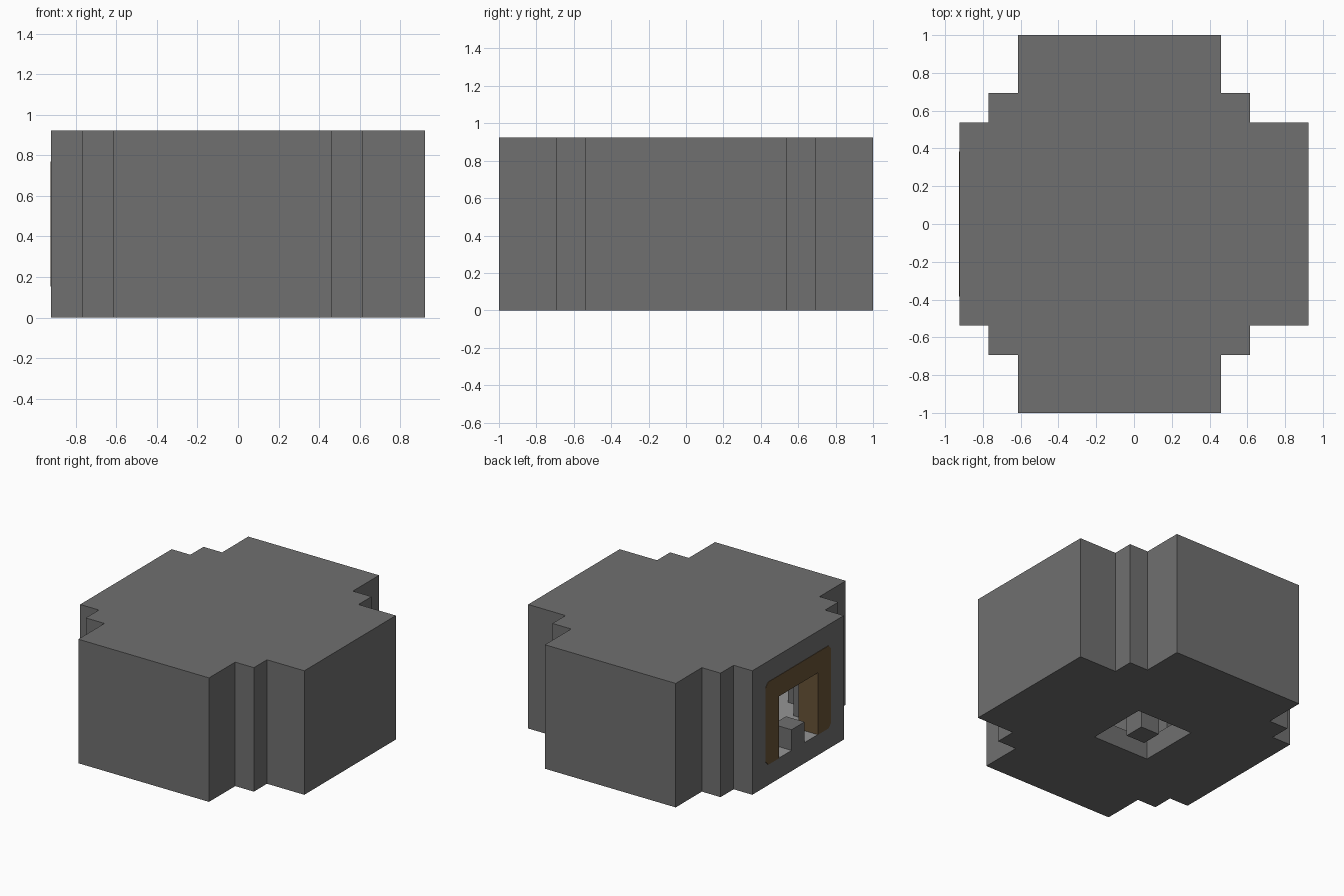
import bpy
import bmesh
from mathutils import Vector

if "Cube" in bpy.data.objects:
    bpy.data.objects.remove(bpy.data.objects["Cube"], do_unlink=True)

U = 2 / 13  # one block


def material(name, color):
    mat = bpy.data.materials.new(name)
    mat.use_nodes = True
    mat.diffuse_color = (*color, 1)
    mat.node_tree.nodes["Principled BSDF"].inputs["Base Color"].default_value = (*color, 1)
    return mat


stone = material("grey stone", (0.16, 0.16, 0.16))
pale = material("pale floor stone", (0.3, 0.3, 0.3))
wood = material("brown wood", (0.14, 0.087, 0.038))


def prism(name, outline, direction, mats):
    """Extrude a flat outline, given in blocks, along a direction."""
    bm = bmesh.new()
    face = bm.faces.new([bm.verts.new(Vector(p) * U) for p in outline])
    result = bmesh.ops.extrude_face_region(bm, geom=[face])
    verts = [g for g in result["geom"] if isinstance(g, bmesh.types.BMVert)]
    bmesh.ops.translate(bm, verts=verts, vec=Vector(direction) * U)
    bmesh.ops.recalc_face_normals(bm, faces=bm.faces[:])
    mesh = bpy.data.meshes.new(name)
    bm.to_mesh(mesh)
    bm.free()
    for m in mats:
        mesh.materials.append(m)
    obj = bpy.data.objects.new(name, mesh)
    bpy.context.collection.objects.link(obj)
    return obj


def box(name, x, y, z, mats):
    outline = [(x[0], y[0], z[0]), (x[1], y[0], z[0]), (x[1], y[1], z[0]), (x[0], y[1], z[0])]
    return prism(name, outline, (0, 0, z[1] - z[0]), mats)


def stepped_outline(half, z):
    """Mirror a stepped front edge to the back."""
    front = [(-half[0], -half[3]), (-half[1], -half[3]), (-half[1], -half[4]), (-half[2], -half[4]),
             (-half[2], -half[5]), (half[2] - 1, -half[5]), (half[2] - 1, -half[4]),
             (half[1] - 1, -half[4]), (half[1] - 1, -half[3]), (half[0], -half[3])]
    back = [(x, -y) for x, y in reversed(front)]
    return [(x, y, z) for x, y in front + back]


# Hollow stepped building
shell_size = (6, 5, 4, 3.5, 4.5, 6.5)
shell = prism("stepped_shell", stepped_outline(shell_size, 0), (0, 0, 6), [stone, pale])
cutters = [
    prism("room_cutter", stepped_outline([s - 1 for s in shell_size], 1), (0, 0, 4), [stone]),
    box("door_cutter", (-7, -4.5), (-1.6, 1.6), (1, 4.1), [stone]),
    box("hatch_cutter", (-2, 1), (-1.5, 1.5), (-1, 1.5), [stone]),
]
bpy.context.view_layer.objects.active = shell
for cutter in cutters:
    cutter.hide_render = True
    mod = shell.modifiers.new(cutter.name, "BOOLEAN")
    mod.operation = "DIFFERENCE"
    mod.solver = "EXACT"
    mod.object = cutter
    bpy.ops.object.modifier_apply(modifier=mod.name)
    bpy.data.objects.remove(cutter, do_unlink=True)

# Pale floor inside the room
for poly in shell.data.polygons:
    is_floor = poly.normal.z > 0.9 and poly.center.z < 2 * U
    poly.material_index = 1 if is_floor else 0

# Wooden door frame with clipped corners
c = 0.2
half_frame = [(1.5, 4), (1.5, 1), (2.5 - c, 1), (2.5, 1 + c), (2.5, 5 - c), (2.5 - c, 5)]
frame = half_frame + [(-y, z) for y, z in reversed(half_frame)]
prism("door_frame", [(-6.02, y, z) for y, z in frame], (1.04, 0, 0), [wood])

# Single blocks in the doorway and the floor hatch
box("doorway_block", (-6, -5), (-0.5, 0.5), (1, 2), [stone])
box("hatch_block", (-1, 0), (-0.5, 0.5), (0, 1), [stone])
